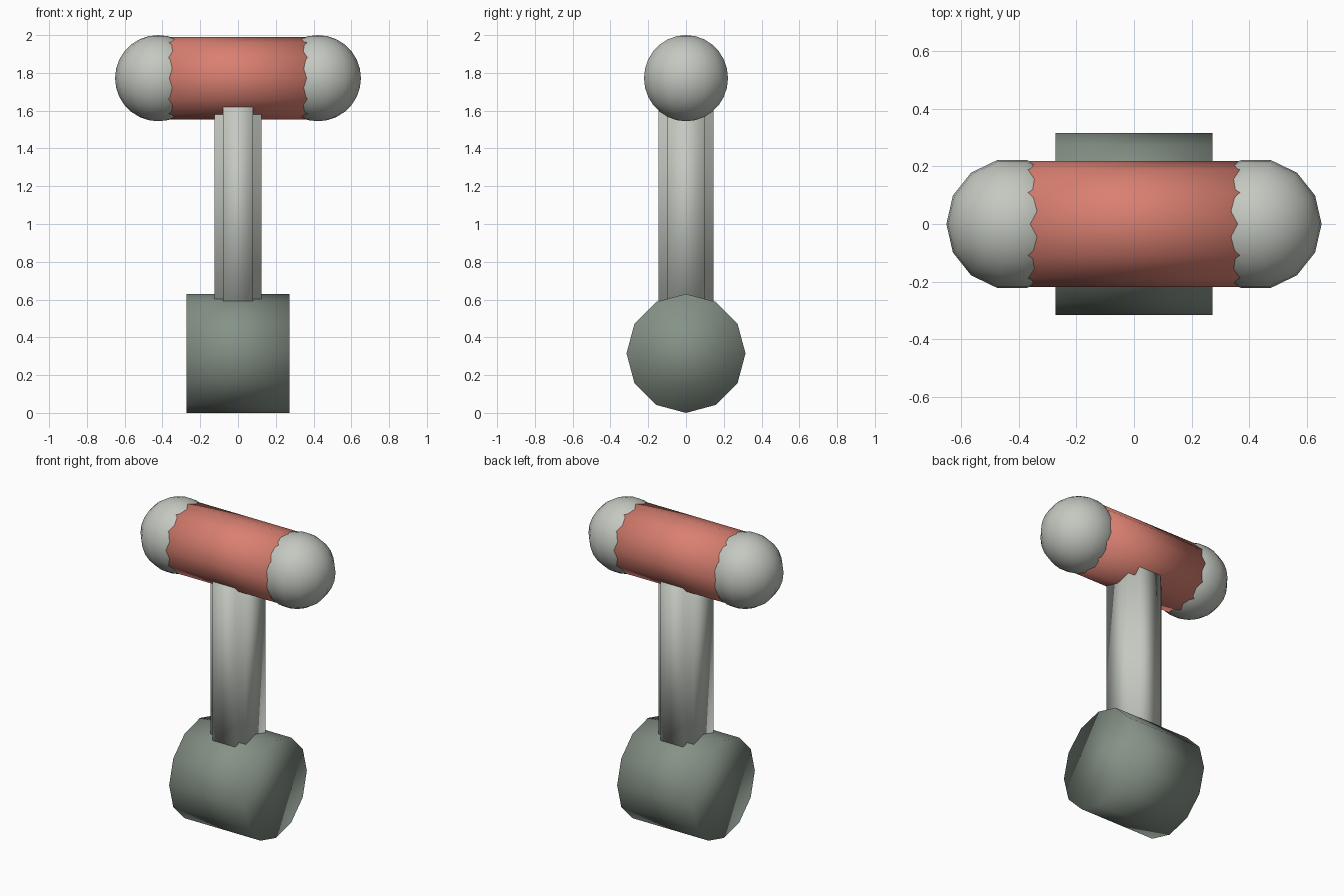
import bpy
import bmesh
from math import pi
from mathutils import Matrix

if "Cube" in bpy.data.objects:
    bpy.data.objects.remove(bpy.data.objects["Cube"], do_unlink=True)


def make_material(name, rgb):
    mat = bpy.data.materials.new(name)
    mat.use_nodes = True
    color = (*rgb, 1)
    mat.diffuse_color = color
    mat.node_tree.nodes["Principled BSDF"].inputs["Base Color"].default_value = color
    return mat


def add_part(name, bm, mat):
    bmesh.ops.recalc_face_normals(bm, faces=bm.faces)
    mesh = bpy.data.meshes.new(name)
    bm.to_mesh(mesh)
    bm.free()
    mesh.materials.append(mat)
    # Soft shading runs over the end caps too
    mesh.shade_smooth()
    obj = bpy.data.objects.new(name, mesh)
    bpy.context.scene.collection.objects.link(obj)
    return obj


def barrel(name, radius, half_length, z, mat):
    """Twelve-sided cylinder lying along x."""
    bm = bmesh.new()
    bmesh.ops.create_cone(bm, cap_ends=True, segments=12, radius1=radius,
                          radius2=radius, depth=2 * half_length,
                          matrix=Matrix.Translation((0, 0, z)) @ Matrix.Rotation(pi / 2, 4, 'Y'))
    return add_part(name, bm, mat)


def knob(name, x, z, radius, mat):
    bm = bmesh.new()
    bmesh.ops.create_uvsphere(bm, u_segments=14, v_segments=14, radius=radius,
                              matrix=Matrix.Translation((x, 0, z)) @ Matrix.Rotation(pi / 2, 4, 'Z'))
    return add_part(name, bm, mat)


def cross_post(name, inner, outer, z_low, z_high, mat):
    """Upright post with notched corners."""
    (ix, iy), (ox, oy) = inner, outer
    corner = [(ox, iy), (ix, iy), (ix, oy)]
    half = corner + [(-x, y) for x, y in reversed(corner)]
    outline = half + [(-x, -y) for x, y in half]
    bm = bmesh.new()
    base = bm.faces.new([bm.verts.new((x, y, z_low)) for x, y in outline])
    top = bmesh.ops.extrude_face_region(bm, geom=[base], use_keep_orig=True)
    verts = [g for g in top["geom"] if isinstance(g, bmesh.types.BMVert)]
    bmesh.ops.translate(bm, verts=verts, vec=(0, 0, z_high - z_low))
    return add_part(name, bm, mat)


light_grey = make_material("light grey", (0.55, 0.58, 0.53))
dark_grey = make_material("dark green grey", (0.235, 0.285, 0.24))
red = make_material("soft red", (0.70, 0.215, 0.165))

# Foot roller, post and grip
barrel("foot_roller", 0.315, 0.272, 0.315, dark_grey)
cross_post("post", (0.08, 0.1), (0.125, 0.145), 0.45, 1.72, light_grey)
barrel("grip", 0.218, 0.42, 1.772, red)

# Rounded grip ends
for side, sign in (("left", 1), ("right", -1)):
    knob(f"{side}_grip_knob", sign * 0.423, 1.772, 0.228, light_grey)
